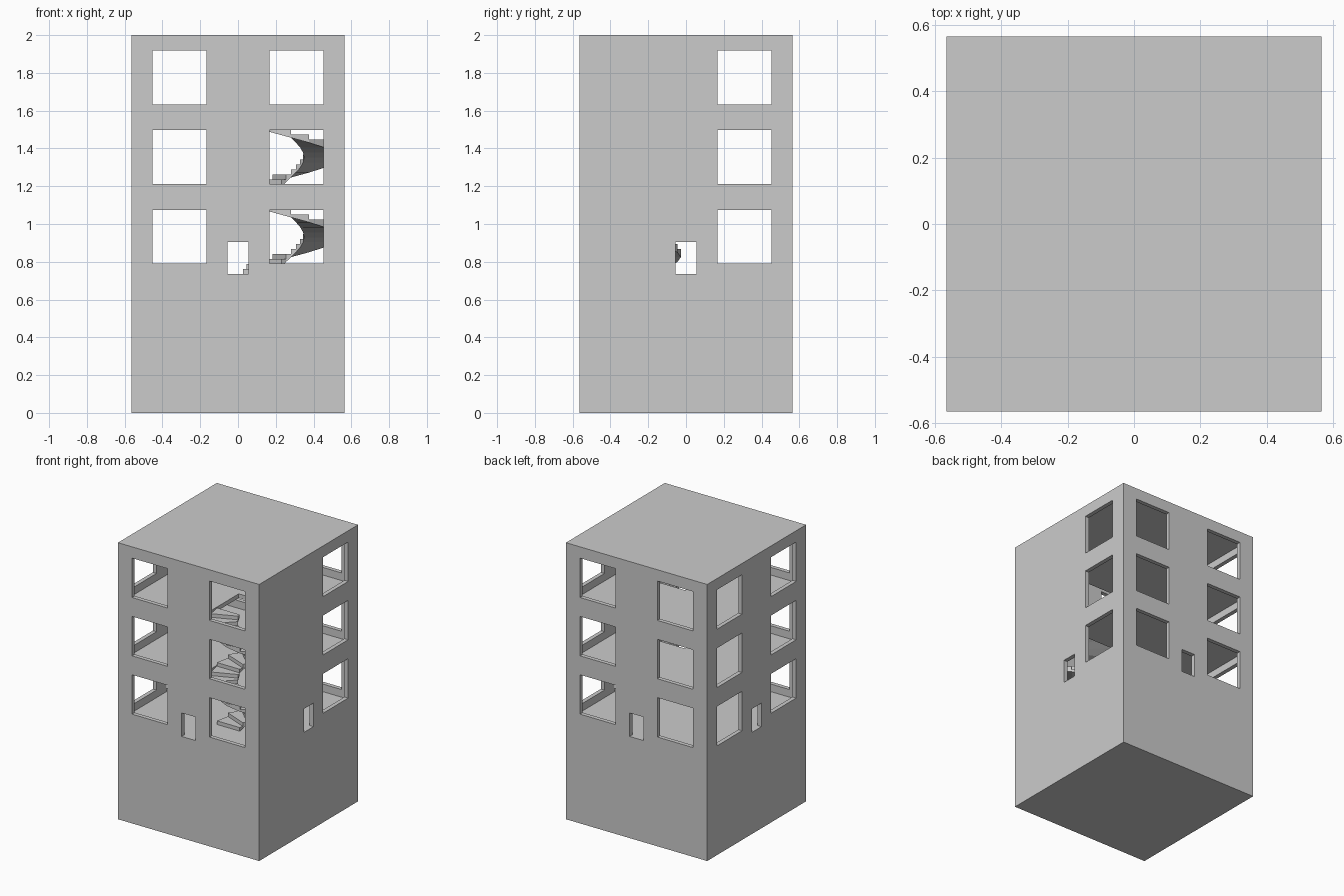
import bpy, bmesh, math
from mathutils import Vector

if "Cube" in bpy.data.objects:
    bpy.data.objects.remove(bpy.data.objects["Cube"])

HALF, T = 0.565, 0.03            # half width of tower, wall and slab thickness
BASE, STOREY, TOP = 0.735, 0.4217, 2.0
IN = HALF - T


def make(name, bm):
    bmesh.ops.recalc_face_normals(bm, faces=bm.faces)
    me = bpy.data.meshes.new(name)
    bm.to_mesh(me)
    bm.free()
    ob = bpy.data.objects.new(name, me)
    bpy.context.collection.objects.link(ob)
    return ob


def boxes(name, spans):
    bm = bmesh.new()
    for x0, x1, y0, y1, z0, z1 in spans:
        vs = bmesh.ops.create_cube(bm, size=1)["verts"]
        for v in vs:
            v.co = Vector(((x0 + x1) / 2 + v.co.x * (x1 - x0),
                           (y0 + y1) / 2 + v.co.y * (y1 - y0),
                           (z0 + z1) / 2 + v.co.z * (z1 - z0)))
    return make(name, bm)


def cut(target, name, spans):
    c = boxes(name, spans)
    c.hide_render = True
    m = target.modifiers.new(name, "BOOLEAN")
    m.operation, m.solver, m.object = "DIFFERENCE", "EXACT", c
    bpy.context.view_layer.objects.active = target
    bpy.ops.object.modifier_apply(modifier=m.name)
    bpy.data.objects.remove(c)


# tower block, hollowed into three storeys above a plinth
tower = boxes("tower", [(-HALF, HALF, -HALF, HALF, 0, TOP)])
floors = [BASE + i * STOREY for i in range(3)]
cut(tower, "room_cutter", [(-IN, IN, -IN, IN, z, z + STOREY - T) for z in floors])

# windows and doors on all four walls; one column is blank beside the stairs
openings = []


def opening(axis, side, a, b, z0, z1):
    lo, hi = sorted((side * (IN - 0.02), side * (HALF + 0.05)))
    openings.append((a, b, lo, hi, z0, z1) if axis == "y" else (lo, hi, a, b, z0, z1))


for axis in "xy":
    for side in (-1, 1):
        opening(axis, side, -0.055, 0.055, BASE, 0.905)
        for a, b in ((-0.452, -0.167), (0.167, 0.452)):
            if axis == "x" and side == 1 and a < 0:
                continue
            for z in floors:
                opening(axis, side, a, b, z + 0.055, z + 0.34)
cut(tower, "opening_cutter", openings)

# square stairwell through the two upper floors
cut(tower, "stairwell_cutter",
    [(0.02, IN, -IN, -0.02, z - T - 0.02, z + 0.02) for z in floors[1:]])

# spiral stairs, one full turn per storey with a sloped underside
C, R, R_IN, STEPS = 0.28, 0.253, 0.07, 16
RISE = STOREY / STEPS


def stair(name, z0):
    bm = bmesh.new()
    for i in range(STEPS):
        top = z0 + (i + 1) * RISE
        rings = []
        for k in (i, i + 1):
            a = math.pi - k * 2 * math.pi / STEPS
            low = max(z0, z0 + k * RISE - 0.016)
            rings.append([bm.verts.new((C + r * math.cos(a), -C + r * math.sin(a), z))
                          for r, z in ((R_IN, low), (R, low), (R, top), (R_IN, top))])
        p, q = rings
        bm.faces.new(p)
        bm.faces.new(q[::-1])
        for j in range(4):
            n = (j + 1) % 4
            bm.faces.new((p[n], p[j], q[j], q[n]))
    make(name, bm)


stair("lower_stair", floors[0])
stair("upper_stair", floors[1])
